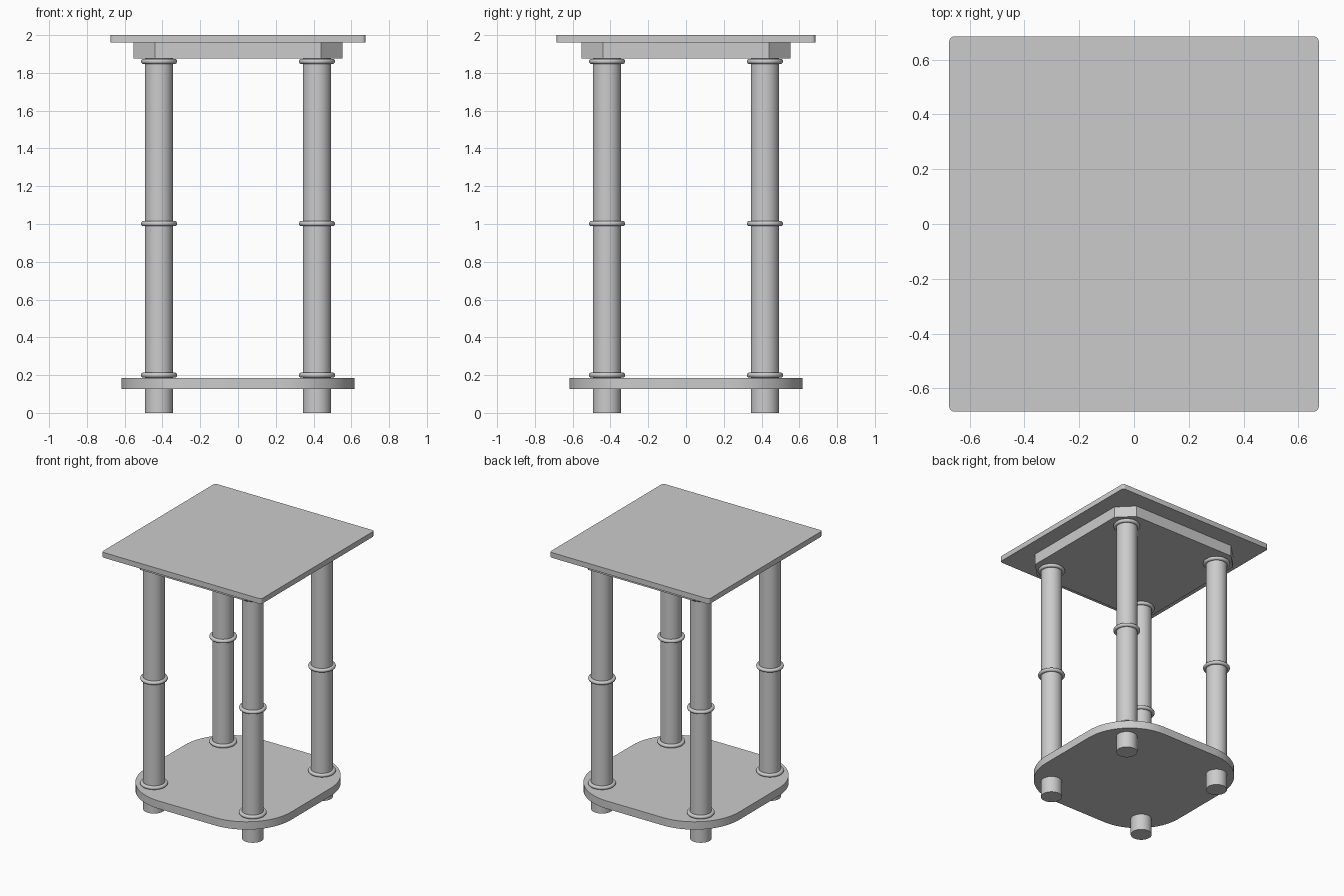
import bpy, bmesh, math

if "Cube" in bpy.data.objects:
    bpy.data.objects.remove(bpy.data.objects["Cube"])


def rounded_slab(name, hx, hy, z0, z1, radius, segments):
    """Rectangular slab whose vertical corners are rounded (or chamfered with 1 segment)."""
    bm = bmesh.new()
    bmesh.ops.create_cube(bm, size=1)
    for v in bm.verts:
        v.co = (v.co.x * 2 * hx, v.co.y * 2 * hy, z1 if v.co.z > 0 else z0)
    corners = [e for e in bm.edges if abs(e.verts[0].co.z - e.verts[1].co.z) > 1e-4]
    bmesh.ops.bevel(bm, geom=corners, offset=radius, offset_type='OFFSET',
                    segments=segments, profile=0.5, affect='EDGES')
    mesh = bpy.data.meshes.new(name)
    bm.to_mesh(mesh)
    bm.free()
    obj = bpy.data.objects.new(name, mesh)
    bpy.context.collection.objects.link(obj)
    if segments > 1:
        smooth(obj)
    return obj


def smooth(obj):
    bpy.ops.object.select_all(action='DESELECT')
    obj.select_set(True)
    bpy.context.view_layer.objects.active = obj
    bpy.ops.object.shade_smooth_by_angle(angle=math.radians(35))


# Flat boards
rounded_slab("table_top", 0.675, 0.685, 1.96, 2.0, 0.02, 4)
rounded_slab("apron_block", 0.553, 0.553, 1.875, 1.96, 0.113, 1)
rounded_slab("lower_shelf", 0.618, 0.618, 0.126, 0.186, 0.38, 16)

# Round legs with three collar rings each
LEG, LEG_R, LEG_TOP = 0.418, 0.075, 1.875
for sx, side in ((-1, "left"), (1, "right")):
    for sy, end in ((-1, "front"), (1, "back")):
        x, y = sx * LEG, sy * LEG
        bpy.ops.mesh.primitive_cylinder_add(vertices=48, radius=LEG_R, depth=LEG_TOP,
                                            location=(x, y, LEG_TOP / 2))
        leg = bpy.context.object
        leg.name = f"{end}_{side}_leg"
        smooth(leg)
        for z, level in ((0.2, "lower"), (1.002, "middle"), (1.861, "upper")):
            bpy.ops.mesh.primitive_torus_add(major_radius=0.082, minor_radius=0.014,
                                             major_segments=48, minor_segments=14,
                                             location=(x, y, z))
            ring = bpy.context.object
            ring.name = f"{end}_{side}_{level}_ring"
            smooth(ring)
